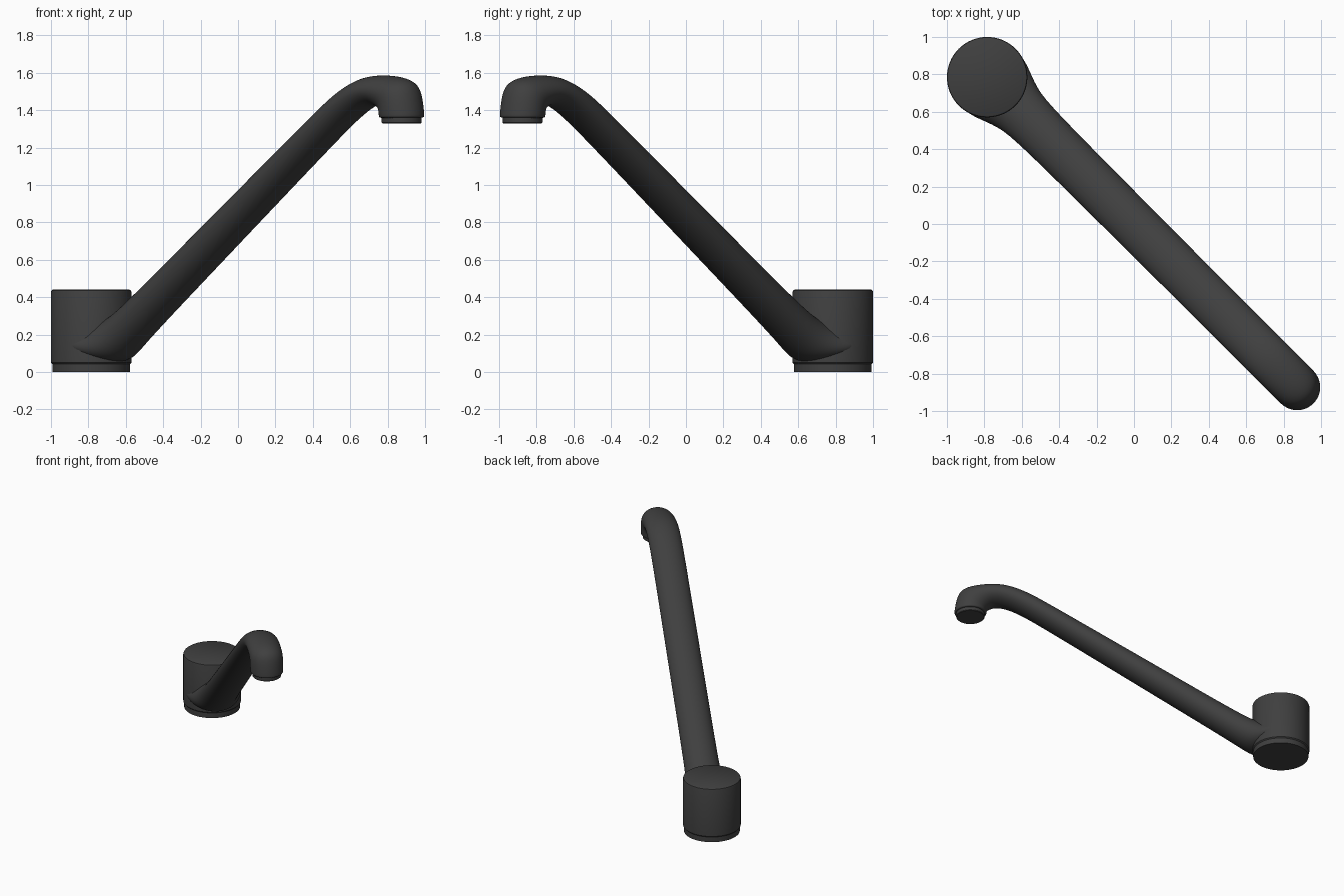
import bpy, bmesh
from math import sin, cos, pi, sqrt, radians
from mathutils import Vector

if "Cube" in bpy.data.objects:
    bpy.data.objects.remove(bpy.data.objects["Cube"])

BODY = Vector((-0.785, 0.785, 0))      # centre of the body
ALONG = Vector((1, -1, 0)) / sqrt(2)   # direction the spout points
SIDE = Vector((1, 1, 0)) / sqrt(2)
UP = Vector((0, 0, 1))

dark = bpy.data.materials.new("dark_finish")
dark.diffuse_color = (0.05, 0.05, 0.05, 1)
dark.use_nodes = True
dark.node_tree.nodes["Principled BSDF"].inputs["Base Color"].default_value = dark.diffuse_color


def make(name, rings, cap=True):
    """Skin a list of closed point loops into one object."""
    bm = bmesh.new()
    loops = [[bm.verts.new(p) for p in r] for r in rings]
    n = len(loops[0])
    for a, b in zip(loops, loops[1:]):
        for i in range(n):
            j = (i + 1) % n
            bm.faces.new((a[i], a[j], b[j], b[i]))
    if cap:
        bm.faces.new(loops[0])
        bm.faces.new(loops[-1])
    bmesh.ops.recalc_face_normals(bm, faces=bm.faces)
    me = bpy.data.meshes.new(name)
    bm.to_mesh(me)
    bm.free()
    ob = bpy.data.objects.new(name, me)
    bpy.context.collection.objects.link(ob)
    me.materials.append(dark)
    return ob


def smooth(ob, angle=35):
    bpy.ops.object.select_all(action='DESELECT')
    ob.select_set(True)
    bpy.context.view_layer.objects.active = ob
    bpy.ops.object.shade_smooth_by_angle(angle=radians(angle))


def lathe(name, centre, profile, n=64):
    rings = [[centre + Vector((r * cos(2 * pi * i / n), r * sin(2 * pi * i / n), z))
              for i in range(n)] for r, z in profile]
    ob = make(name, rings)
    smooth(ob)
    return ob


# Round body with a recessed foot ring and softened top edge
lathe("body", BODY, [(0.208, 0), (0.208, 0.042), (0.215, 0.05),
                     (0.215, 0.428), (0.212, 0.436), (0.206, 0.44)])

# Spout sections: upper point (s, z), lower point (s, z), half width
sections = [
    (-0.10, 0.20, 0.00, 0.08, 0.185),    # flare blending into the body
    (-0.03, 0.24, 0.10, 0.05, 0.222),
    (0.05, 0.25, 0.22, 0.05, 0.183),
    (0.16, 0.28, 0.30, 0.10, 0.146),
    (0.30, 0.366, 0.42, 0.194, 0.131),   # straight tapering arm
    (0.79, 0.715, 0.903, 0.555, 0.128),
    (1.28, 1.063, 1.386, 0.917, 0.126),
    (1.771, 1.412, 1.869, 1.278, 0.124),
    (1.91, 1.505, 1.97, 1.345, 0.124),   # bend over the top
    (2.03, 1.56, 2.06, 1.40, 0.124),
    (2.12, 1.583, 2.13, 1.425, 0.124),
    (2.22, 1.588, 2.18, 1.425, 0.124),
    (2.33, 1.58, 2.205, 1.41, 0.124),    # outlet head turning down
    (2.41, 1.556, 2.218, 1.40, 0.124),
    (2.443, 1.51, 2.223, 1.39, 0.124),
    (2.459, 1.44, 2.225, 1.38, 0.124),
    (2.469, 1.372, 2.225, 1.368, 0.123),
    (2.467, 1.362, 2.229, 1.360, 0.120),
    (2.445, 1.358, 2.249, 1.358, 0.098),
]
N = 32
rings = []
for so, zo, si, zi, a in sections:
    top = BODY + ALONG * so + UP * zo
    low = BODY + ALONG * si + UP * zi
    mid, half = (top + low) / 2, (top - low) / 2
    rings.append([mid + half * cos(2 * pi * i / N) + SIDE * (a * sin(2 * pi * i / N))
                  for i in range(N)])
spout = make("spout", rings, cap=False)
sub = spout.modifiers.new("smooth", 'SUBSURF')
sub.levels = sub.render_levels = 2
for p in spout.data.polygons:
    p.use_smooth = True

# Short outlet ring beneath the head
lathe("outlet_ring", BODY + ALONG * 2.347,
      [(0.103, 1.33), (0.107, 1.334), (0.107, 1.375)], 48)
